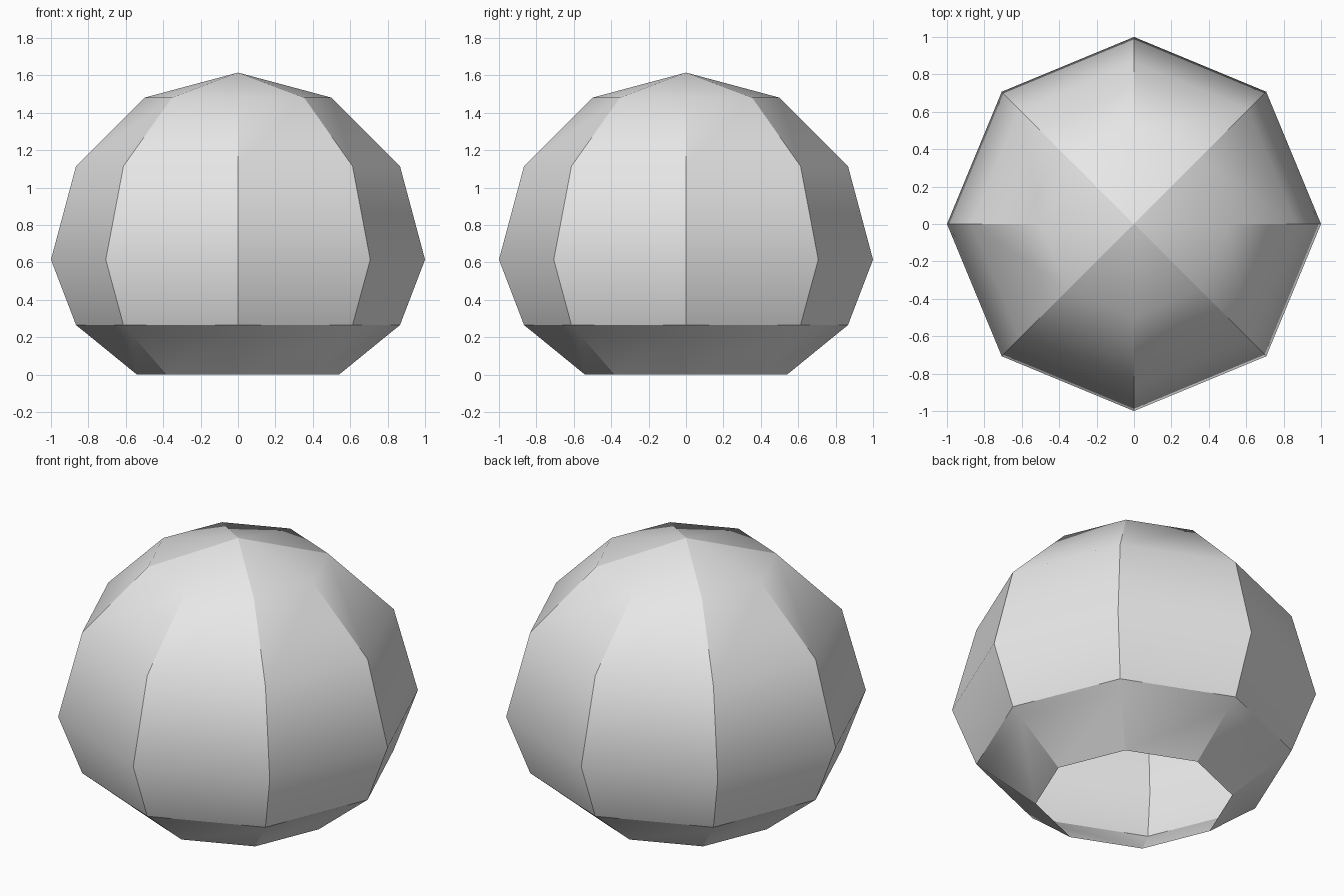
import bpy
import bmesh
from math import cos, sin, pi, radians

cube = bpy.data.objects.get("Cube")
if cube:
    bpy.data.objects.remove(cube, do_unlink=True)

# Single grey finish
grey = bpy.data.materials.new("light_grey")
grey.use_nodes = True
grey.diffuse_color = (0.8, 0.8, 0.8, 1)
grey.node_tree.nodes["Principled BSDF"].inputs["Base Color"].default_value = (0.8, 0.8, 0.8, 1)

SIDES = 8
CENTRE_Z = 0.615    # height of the widest ring
BASE_Z = 0.265      # crease between dome and tapered foot

# Profile as (radius, height): open foot, narrow shoulder, then dome rings
profile = [(0.54, 0), (0.81, 0.22), (0.866, BASE_Z)]
profile += [(cos(radians(a)), CENTRE_Z + sin(radians(a))) for a in (0, 30, 60)]

bm = bmesh.new()
rings = []
for radius, z in profile:
    rings.append([bm.verts.new((radius * cos(2 * pi * i / SIDES),
                                radius * sin(2 * pi * i / SIDES), z))
                  for i in range(SIDES)])
apex = bm.verts.new((0, 0, CENTRE_Z + 1))

# Walls between rings, and the pointed cap; the underside stays open
for i in range(SIDES):
    j = (i + 1) % SIDES
    for low, high in zip(rings, rings[1:]):
        bm.faces.new((low[i], low[j], high[j], high[i]))
    bm.faces.new((rings[-1][i], rings[-1][j], apex))

for face in bm.faces:
    face.smooth = True

# Crease around the foot, and up the ribs; alternate ribs fade out at the cap
for i in range(SIDES):
    j = (i + 1) % SIDES
    bm.edges.get((rings[2][i], rings[2][j])).smooth = False
    column = [ring[i] for ring in rings] + [apex]
    for level, pair in enumerate(zip(column, column[1:])):
        shoulder = level == 1
        soft_cap = level == len(rings) - 1 and i % 2 == 0
        bm.edges.get(pair).smooth = shoulder or soft_cap

mesh = bpy.data.meshes.new("faceted_dome_shell")
bm.to_mesh(mesh)
bm.free()
mesh.materials.append(grey)
shell = bpy.data.objects.new("faceted_dome_shell", mesh)
bpy.context.collection.objects.link(shell)
